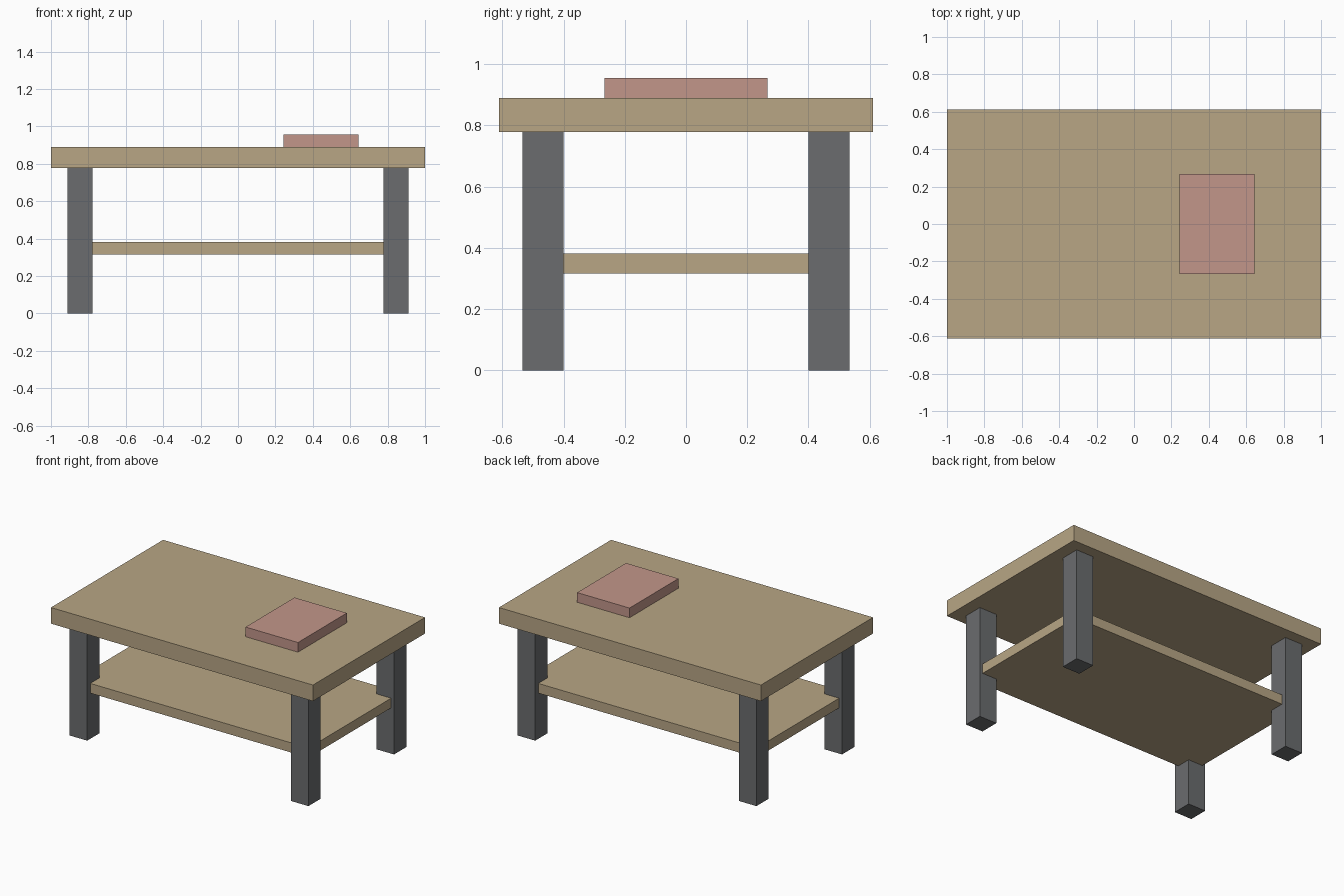
import bpy

cube = bpy.data.objects.get("Cube")
if cube:
    bpy.data.objects.remove(cube, do_unlink=True)

UNIT = 1 / 45  # design grid: the top is 90 units long


def material(name, rgb):
    mat = bpy.data.materials.new(name)
    mat.use_nodes = True
    mat.diffuse_color = (*rgb, 1)
    mat.node_tree.nodes["Principled BSDF"].inputs["Base Color"].default_value = (*rgb, 1)
    return mat


def box(name, size, centre_xy, bottom, mat):
    """Box of the given size in design units, resting at height bottom."""
    x, y = centre_xy
    bpy.ops.mesh.primitive_cube_add(
        size=1, location=(x * UNIT, y * UNIT, (bottom + size[2] / 2) * UNIT))
    obj = bpy.context.object
    obj.name = name
    obj.scale = [s * UNIT for s in size]
    bpy.ops.object.transform_apply(location=False, rotation=False, scale=True)
    obj.data.materials.append(mat)
    return obj


wood = material("tan wood", (0.48, 0.38, 0.235))
grey = material("dark grey", (0.145, 0.151, 0.156))
pink = material("dusty pink", (0.54, 0.305, 0.254))

# Table top and lower shelf, whose corners sit inside the legs
box("table_top", (90, 55, 5), (0, 0), 35, wood)
box("lower_shelf", (80, 45, 3), (0, 0), 14.2, wood)

# Four square legs
for side, sx in (("left", 1), ("right", -1)):
    for end, sy in (("front", -1), ("back", 1)):
        box(f"{end}_{side}_leg", (6, 6, 35), (38 * sx, 21 * sy), 0, grey)

# Book lying on the top
box("book", (18, 24, 3), (20, 0), 40, pink)
